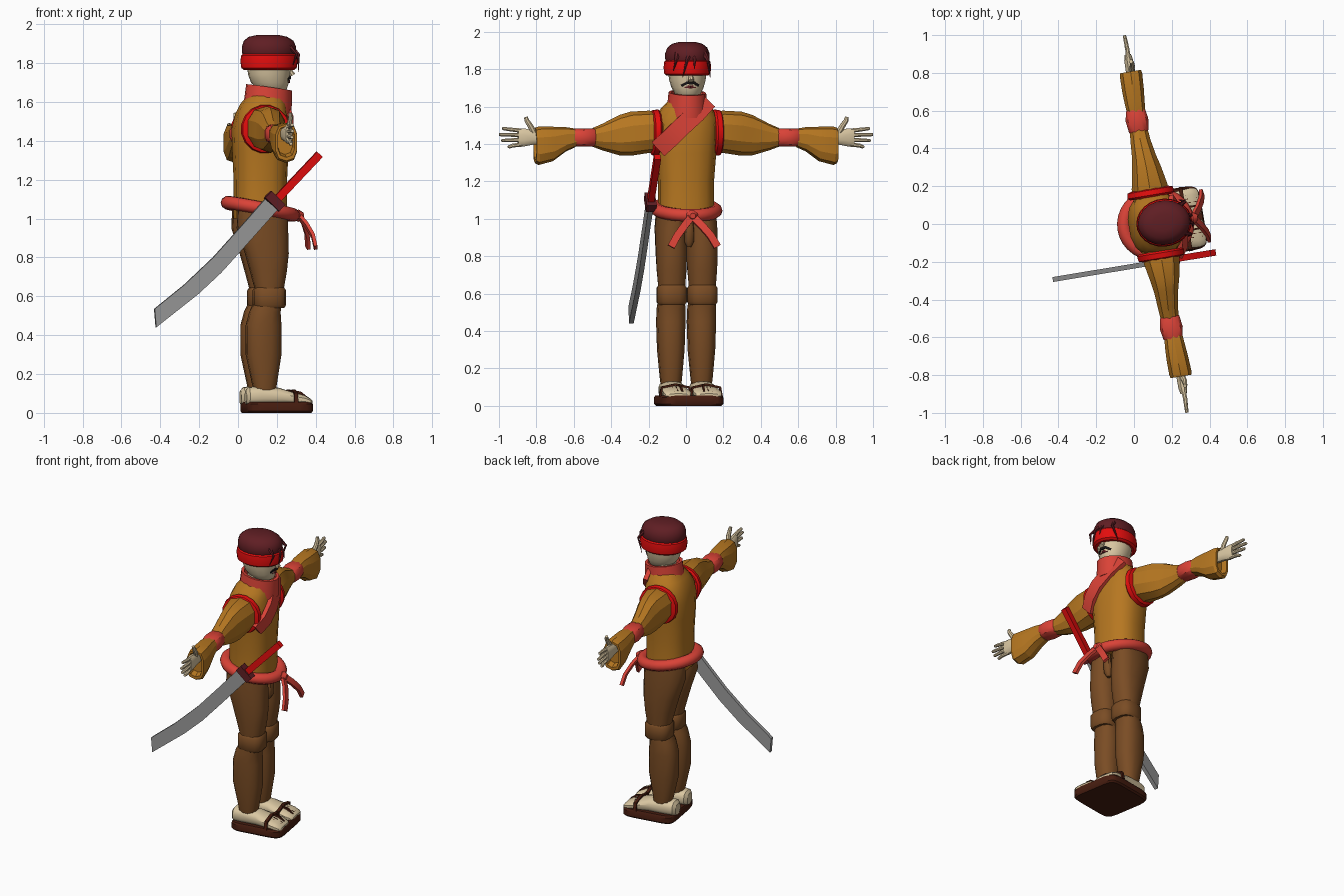
import bpy, bmesh, math
from mathutils import Vector, Matrix

# Figure is built facing +x, then turned slightly and shifted into place
PLACE = Matrix.Translation((0.115, 0, 0)) @ Matrix.Rotation(0.164, 4, 'Z')


def material(name, r, g, b):
    m = bpy.data.materials.new(name)
    m.diffuse_color = (r, g, b, 1)
    return m


SKIN = material("cream", .70, .57, .36)
HAIR = material("maroon", .115, .013, .017)
RED = material("bright_red", .77, .004, .004)
CORAL = material("coral_red", .70, .055, .038)
OCHRE = material("ochre", .47, .185, .015)
BROWN = material("brown", .195, .073, .018)
DARK = material("dark_brown", .062, .012, .005)
STEEL = material("steel_grey", .32, .32, .32)
BLACK = material("black", .01, .008, .008)


def finish(name, bm, mat, angle=35):
    bmesh.ops.transform(bm, matrix=PLACE, verts=bm.verts)
    bmesh.ops.recalc_face_normals(bm, faces=bm.faces)
    me = bpy.data.meshes.new(name)
    bm.to_mesh(me)
    bm.free()
    me.materials.append(mat)
    me.shade_smooth()
    me.set_sharp_from_angle(angle=math.radians(angle))
    ob = bpy.data.objects.new(name, me)
    bpy.context.collection.objects.link(ob)
    return ob


def skin_rings(name, rings, mat, angle=35):
    bm = bmesh.new()
    vs = [[bm.verts.new(p) for p in r] for r in rings]
    n = len(vs[0])
    for a, b in zip(vs, vs[1:]):
        for i in range(n):
            j = (i + 1) % n
            bm.faces.new((a[i], a[j], b[j], b[i]))
    bm.faces.new(vs[0])
    bm.faces.new(vs[-1])
    return finish(name, bm, mat, angle)


def loft(name, axis, secs, mat, n=16, p=2.0, shear=0.0, angle=35):
    """Superellipse sections (t, centre a, centre b, radius a, radius b) along an axis."""
    rings = []
    for t, ca, cb, ra, rb in secs:
        ring = []
        for i in range(n):
            th = 2 * math.pi * (i + .5) / n
            c, s = math.cos(th), math.sin(th)
            a = ca + ra * math.copysign(abs(c) ** (2 / p), c)
            b = cb + rb * math.copysign(abs(s) ** (2 / p), s)
            ring.append({'x': (t, a, b), 'y': (a, t, b),
                         'z': (a, b, t - shear * (a - ca))}[axis])
        rings.append(ring)
    return skin_rings(name, rings, mat, angle)


def sweep(name, pts, normal, w, t, mat, n=4, ends=(1, 1)):
    """Strip (n=4) or rod along points; w, t are half width and half thickness."""
    pts = [Vector(p) for p in pts]
    k = math.sqrt(2) if n == 4 else 1
    rings = []
    for i, p in enumerate(pts):
        tan = (pts[min(i + 1, len(pts) - 1)] - pts[max(i - 1, 0)]).normalized()
        side = tan.cross(Vector(normal)).normalized()
        up = side.cross(tan)
        f = k * (ends[0] + (ends[1] - ends[0]) * i / (len(pts) - 1))
        rings.append([p + side * (w * f * math.cos(2 * math.pi * (j + .5) / n))
                      + up * (t * f * math.sin(2 * math.pi * (j + .5) / n)) for j in range(n)])
    return skin_rings(name, rings, mat)


# Torso, belt and knot
loft("torso", 'z', [(1.0, 0, 0, .135, .15), (1.1, 0, 0, .135, .148), (1.2, 0, 0, .135, .148),
     (1.35, 0, 0, .142, .16), (1.46, 0, 0, .145, .17), (1.54, .005, 0, .13, .168),
     (1.59, .015, 0, .115, .135), (1.64, .03, 0, .09, .09)], OCHRE, p=2.5)
bm = bmesh.new()
belt = []
for i in range(32):
    a = 2 * math.pi * i / 32
    belt.append([bm.verts.new(((.168 + .037 * math.cos(b)) * math.cos(a),
                               (.158 + .037 * math.cos(b)) * math.sin(a),
                               1.05 - .032 * math.cos(a) + .035 * math.sin(b)))
                 for b in [2 * math.pi * j / 10 for j in range(10)]])
for i in range(32):
    for j in range(10):
        r, q, k = belt[i], belt[(i + 1) % 32], (j + 1) % 10
        bm.faces.new((r[j], q[j], q[k], r[k]))
finish("belt", bm, CORAL, 50)
loft("belt_knot", 'x', [(.17, 0, 1.015, .02, .02), (.2, 0, 1.015, .033, .032),
     (.225, 0, 1.015, .015, .015)], CORAL, n=10)

# Crossed lapel and collar
sweep("lapel", [(.10, .10, 1.63), (.135, .03, 1.56), (.148, -.05, 1.49), (.138, -.11, 1.43),
      (.10, -.165, 1.375)], (1, 0, .1), .05, .014, CORAL)
loft("collar", 'z', [(1.555, .035, 0, .125, .11), (1.60, .04, 0, .123, .107),
     (1.675, .045, 0, .118, .10), (1.675, .045, 0, .10, .085), (1.61, .045, 0, .09, .075)],
     CORAL, shear=.14)

# Head, face, headband and hair
loft("neck", 'z', [(1.58, .03, 0, .07, .07), (1.72, .04, 0, .07, .07)], SKIN)
loft("head", 'z', [(1.64, .07, 0, .04, .04), (1.66, .06, 0, .075, .066), (1.70, .05, 0, .098, .085),
     (1.74, .045, 0, .108, .097), (1.80, .045, 0, .115, .105), (1.87, .045, 0, .11, .105)], SKIN)
sweep("nose", [(.14, 0, 1.785), (.158, 0, 1.755), (.168, 0, 1.738)], (1, 0, 0), .017, .016, SKIN,
      n=8, ends=(.6, 1))
sweep("moustache", [(.13, -.045, 1.712), (.153, -.018, 1.728), (.156, 0, 1.724),
      (.153, .018, 1.728), (.13, .045, 1.712)], (1, 0, 0), .007, .005, BLACK)
sweep("mouth", [(.137, -.028, 1.707), (.151, 0, 1.705), (.137, .028, 1.707)], (1, 0, 0),
      .008, .004, HAIR)
loft("headband", 'z', [(1.765, .045, 0, .13, .11), (1.775, .045, 0, .143, .123),
     (1.81, .045, 0, .148, .127), (1.84, .045, 0, .143, .123), (1.852, .045, 0, .13, .11)], RED, n=24)
loft("hair", 'z', [(1.83, .045, 0, .13, .11), (1.855, .045, 0, .14, .118), (1.885, .045, 0, .14, .118),
     (1.915, .043, 0, .128, .106), (1.935, .04, 0, .10, .082), (1.945, .04, 0, .055, .045)], HAIR, n=20)
for i, (y0, y1, x1, z1) in enumerate([(-.005, -.05, .185, 1.755), (.02, .012, .195, 1.80),
                                      (.075, .108, .135, 1.755), (-.07, -.095, .15, 1.79)]):
    x0 = .17 - 4 * y0 * y0
    sweep(f"fringe_lock_{i + 1}", [(x0 - .01, y0, 1.885), (x0 + .025, (y0 + y1) / 2, 1.845),
          (x1 + .005, y1, z1)], (1, 0, 0), .016, .013, HAIR, n=6, ends=(1, .1))

for side, label in ((1, "left"), (-1, "right")):
    def S(secs):
        return [(t * side, *rest) for t, *rest in secs]

    # Arm: armhole trim, puffed sleeve, band, flared cuff
    loft(f"{label}_armhole_trim", 'y', S([(.145, 0, 1.46, .115, .118), (.155, 0, 1.46, .128, .126),
         (.182, 0, 1.46, .124, .122), (.19, 0, 1.46, .10, .11)]), RED)
    loft(f"{label}_upper_sleeve", 'y', S([(.12, 0, 1.465, .10, .105), (.2, 0, 1.465, .10, .113),
         (.30, 0, 1.455, .08, .118), (.36, -.003, 1.447, .067, .108), (.45, -.008, 1.437, .055, .072),
         (.505, -.008, 1.435, .05, .05)]), OCHRE, n=10, p=2.3, angle=20)
    loft(f"{label}_arm_band", 'y', S([(.49, -.008, 1.435, .045, .045), (.50, -.008, 1.435, .054, .05),
         (.56, -.008, 1.435, .062, .05), (.61, -.008, 1.435, .053, .048),
         (.618, -.008, 1.435, .045, .045)]), CORAL, n=12, p=2.6)
    loft(f"{label}_flared_cuff", 'y', S([(.60, -.005, 1.432, .05, .05), (.65, -.005, 1.425, .055, .065),
         (.72, -.003, 1.40, .06, .092), (.80, 0, 1.39, .062, .103), (.818, 0, 1.392, .058, .095),
         (.818, 0, 1.395, .045, .08), (.78, 0, 1.40, .04, .07)]), OCHRE, n=10, p=2.8, angle=20)

    # Hand with four fingers and a raised thumb
    loft(f"{label}_palm", 'y', S([(.77, 0, 1.435, .025, .035), (.83, 0, 1.435, .025, .04),
         (.88, 0, 1.435, .024, .05), (.91, 0, 1.435, .018, .048)]), SKIN, n=12, p=2.4)
    for i, (z0, z1, tip) in enumerate([(1.398, 1.385, .965), (1.423, 1.418, 1.0),
                                       (1.447, 1.45, 1.013), (1.47, 1.482, .995)]):
        sweep(f"{label}_finger_{i + 1}", [(0, side * .88, z0), (.003, side * .94, (z0 + z1) / 2),
              (0, side * (tip - .008), z1), (0, side * tip, z1)], (1, 0, 0), .013, .014, SKIN,
              n=8, ends=(1, .6))
    sweep(f"{label}_thumb", [(.005, side * .82, 1.45), (.015, side * .845, 1.495),
          (.015, side * .865, 1.525), (.012, side * .87, 1.543)], (1, 0, 0), .018, .016, SKIN,
          n=8, ends=(1, .6))

    # Leg: thigh, knee wrap, shin
    y = side * .083
    loft(f"{label}_thigh", 'z', [(.58, .03, y, .07, .068), (.65, .032, y, .077, .074),
         (.73, .028, y, .095, .08), (.82, .02, y, .113, .083), (.95, -.003, y, .133, .083),
         (1.05, -.003, y, .13, .075)], BROWN, n=14, p=2.4)
    loft(f"{label}_knee_wrap", 'z', [(.54, .033, y, .075, .07), (.555, .033, y, .085, .08),
         (.63, .033, y, .085, .08), (.645, .033, y, .075, .07)], BROWN, n=14, p=2.8)
    loft(f"{label}_shin", 'z', [(.10, .008, y, .055, .052), (.14, .008, y, .062, .058),
         (.30, .003, y, .092, .072), (.45, .003, y, .092, .077), (.52, .01, y, .08, .076),
         (.58, .03, y, .07, .07)], BROWN, n=12, p=2.4)

    # Foot with toe grooves and sandal straps
    loft(f"{label}_foot", 'x', [(-.09, y, .08, .035, .035), (-.075, y, .085, .055, .048),
         (-.02, y, .088, .062, .05), (.08, y, .085, .062, .045), (.15, y, .075, .072, .033),
         (.21, y, .066, .077, .026), (.24, y, .058, .07, .018), (.25, y, .055, .055, .01)],
         SKIN, n=14, p=2.6)
    sweep(f"{label}_strap", [(.16, y - .083, .05), (.16, y - .075, .098), (.16, y, .114),
          (.16, y + .075, .098), (.16, y + .083, .05)], (1, 0, 0), .006, .01, DARK)
    sweep(f"{label}_toe_thong", [(.16, y - side * .02, .112), (.2, y - side * .022, .103),
          (.235, y - side * .024, .075)], (0, 0, 1), .005, .006, DARK)
    for i in range(3):
        yy = y + side * (.0 + .02 * i)
        sweep(f"{label}_toe_groove_{i + 1}", [(.175, yy, .102 - .003 * i), (.235, yy, .078 - .003 * i)],
              (0, 0, 1), .002, .003, DARK)

    # Belt tail
    sweep(f"{label}_belt_tail", [(.20, 0, 1.015), (.235, side * .045, .965), (.26, side * .09, .91),
          (.268, side * .125, .85)], (1, 0, .3), .02, .009, CORAL)

# Trouser front fold
loft("trouser_fold", 'z', [(.85, .10, 0, .012, .012), (.88, .105, 0, .025, .027),
     (.94, .11, 0, .025, .025), (1.0, .11, 0, .02, .02)], BROWN, n=10)

# Sandal board
loft("sandal_sole", 'z', [(0, .085, 0, .165, .16), (.01, .085, 0, .172, .17),
     (.045, .085, 0, .172, .17), (.055, .085, 0, .166, .163)], DARK, n=24, p=7)

# Sword on the right hip
sweep("sword_handle", [(.045, -.2, 1.09), (.275, -.2, 1.33)], (0, 1, 0), .02, .017, RED)
sweep("sword_guard", [(.025, -.2, 1.072), (.058, -.2, 1.106)], (0, 1, 0), .05, .027, HAIR)
edge = [(-.01, 1.10), (-.13, .965), (-.28, .80), (-.43, .66), (-.586, .535),
        (-.578, .44), (-.36, .61), (-.24, .72), (-.13, .84), (.055, 1.045)]
skin_rings("sword_blade", [[(x, yy, z) for x, z in edge] for yy in (-.214, -.188)], STEEL)
